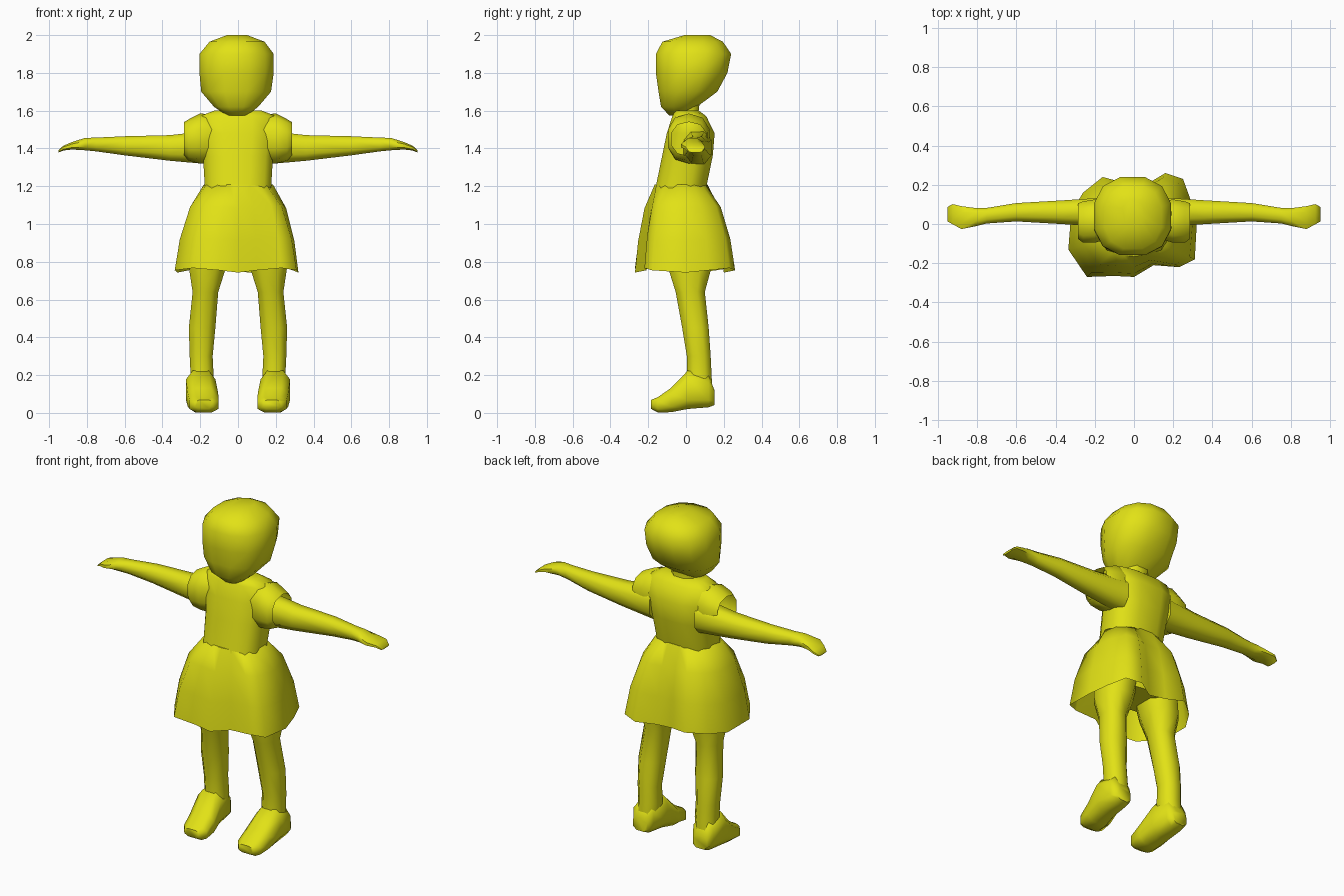
import bpy, bmesh, math

mat = bpy.data.materials.new("yellow")
mat.diffuse_color = (0.76, 0.76, 0.008, 1)


def make(name, rings, cap_start=True, cap_end=True, angle=60):
    """Skin a list of equal-sized point rings."""
    bm = bmesh.new()
    vs = [[bm.verts.new(p) for p in r] for r in rings]
    n = len(vs[0])
    for a, b in zip(vs, vs[1:]):
        for i in range(n):
            j = (i + 1) % n
            bm.faces.new((a[i], a[j], b[j], b[i]))
    if cap_start:
        bm.faces.new(vs[0])
    if cap_end:
        bm.faces.new(vs[-1])
    bmesh.ops.recalc_face_normals(bm, faces=bm.faces)
    me = bpy.data.meshes.new(name)
    bm.to_mesh(me)
    bm.free()
    me.materials.append(mat)
    ob = bpy.data.objects.new(name, me)
    bpy.context.collection.objects.link(ob)
    bpy.ops.object.select_all(action='DESELECT')
    ob.select_set(True)
    bpy.context.view_layer.objects.active = ob
    bpy.ops.object.shade_smooth_by_angle(angle=math.radians(angle))
    return ob


def loft(name, axis, sections, n=10, power=0.85, side=1, **kw):
    """Sections are (position, a0, a1, b0, b1): bounds on the other two axes."""
    rings = []
    for t, a0, a1, b0, b1 in sections:
        ring = []
        for i in range(n):
            w = 2 * math.pi * (i + 0.5) / n
            c, s = math.cos(w), math.sin(w)
            u = (a0 + a1) / 2 + (a1 - a0) / 2 * math.copysign(abs(c) ** power, c)
            v = (b0 + b1) / 2 + (b1 - b0) / 2 * math.copysign(abs(s) ** power, s)
            p = {'x': (t, u, v), 'y': (u, t, v), 'z': (u, v, t)}[axis]
            ring.append((p[0] * side, p[1], p[2]))
        rings.append(ring)
    return make(name, rings, **kw)


# Head, narrow at the chin and fuller at the back
loft("head", 'z', [
    (1.575, -0.06, 0.05, -0.09, 0.02), (1.62, -0.13, 0.11, -0.135, 0.06),
    (1.70, -0.20, 0.18, -0.15, 0.17), (1.80, -0.21, 0.195, -0.165, 0.225),
    (1.90, -0.21, 0.195, -0.165, 0.245), (1.965, -0.155, 0.145, -0.13, 0.20),
    (2.00, -0.06, 0.05, -0.01, 0.13)], n=12)

# Neck
loft("neck", 'z', [(1.52, -0.10, 0.10, -0.07, 0.09),
                   (1.59, -0.075, 0.075, -0.06, 0.07),
                   (1.66, -0.09, 0.09, -0.08, 0.08)], n=8)

# Bodice
loft("bodice", 'z', [
    (1.60, -0.13, 0.13, -0.06, 0.07), (1.57, -0.21, 0.21, -0.075, 0.11),
    (1.48, -0.21, 0.21, -0.105, 0.155), (1.36, -0.19, 0.19, -0.13, 0.145),
    (1.19, -0.18, 0.18, -0.165, 0.11)], n=12, power=0.75)

# Skirt, blended from an oval waist to an uneven hem
hem = [(0.32, 0.0), (0.29, 0.12), (0.25, 0.23), (0.16, 0.26), (0.06, 0.20),
       (-0.05, 0.21), (-0.16, 0.24), (-0.26, 0.16), (-0.32, 0.06),
       (-0.335, -0.13), (-0.24, -0.27), (-0.10, -0.265), (0.0, -0.27),
       (0.10, -0.21), (0.23, -0.22), (0.31, -0.18)]
skirt = []
for z, k in [(1.21, 0), (1.09, 0.52), (0.92, 0.84), (0.755, 1)]:
    ring = []
    for i, (hx, hy) in enumerate(hem):
        a = math.atan2(hy / 0.25, hx / 0.32)
        wx, wy = 0.185 * math.cos(a), -0.025 + 0.14 * math.sin(a)
        drop = 0.012 * k * math.cos(math.pi * i / 2)
        ring.append((wx + (hx - wx) * k, wy + (hy - wy) * k, z - drop))
    skirt.append(ring)
make("skirt", skirt, cap_end=False)

# Hips beneath the skirt
loft("hips", 'z', [(1.15, -0.15, 0.15, -0.13, 0.09),
                   (0.95, -0.22, 0.22, -0.13, 0.15),
                   (0.82, -0.20, 0.20, -0.10, 0.14)], n=10)

for side, label in ((1, "left"), (-1, "right")):
    # Short sleeve, open around the arm
    loft(label + "_sleeve", 'x', [
        (0.13, -0.08, 0.12, 1.32, 1.58), (0.20, -0.10, 0.13, 1.32, 1.585),
        (0.26, -0.10, 0.12, 1.335, 1.555), (0.285, -0.08, 0.11, 1.36, 1.54)],
        n=10, side=side, cap_end=False)
    # Arm tapering to a flat bent hand
    loft(label + "_arm", 'x', [
        (0.15, -0.02, 0.14, 1.31, 1.50), (0.36, -0.005, 0.125, 1.33, 1.475),
        (0.60, 0.01, 0.11, 1.36, 1.468), (0.75, 0.0, 0.085, 1.382, 1.46),
        (0.81, -0.015, 0.085, 1.388, 1.458), (0.88, -0.03, 0.095, 1.393, 1.435),
        (0.925, -0.005, 0.105, 1.388, 1.415), (0.95, 0.01, 0.09, 1.378, 1.392)],
        n=8, side=side)
    # Leg
    loft(label + "_leg", 'z', [
        (0.95, 0.01, 0.25, -0.12, 0.15), (0.76, 0.06, 0.265, -0.10, 0.14),
        (0.64, 0.10, 0.245, -0.06, 0.105), (0.45, 0.115, 0.265, -0.025, 0.125),
        (0.30, 0.13, 0.26, 0.0, 0.135), (0.20, 0.125, 0.255, 0.0, 0.14),
        (0.10, 0.13, 0.265, 0.0, 0.145)], n=8, side=side)
    # Foot
    loft(label + "_foot", 'y', [
        (0.152, 0.15, 0.25, 0.04, 0.12), (0.12, 0.13, 0.27, 0.025, 0.20),
        (0.01, 0.115, 0.28, 0.015, 0.23), (-0.08, 0.10, 0.27, 0.0, 0.135),
        (-0.15, 0.10, 0.26, 0.0, 0.085), (-0.185, 0.13, 0.23, 0.02, 0.07)],
        n=8, power=0.7, side=side)
